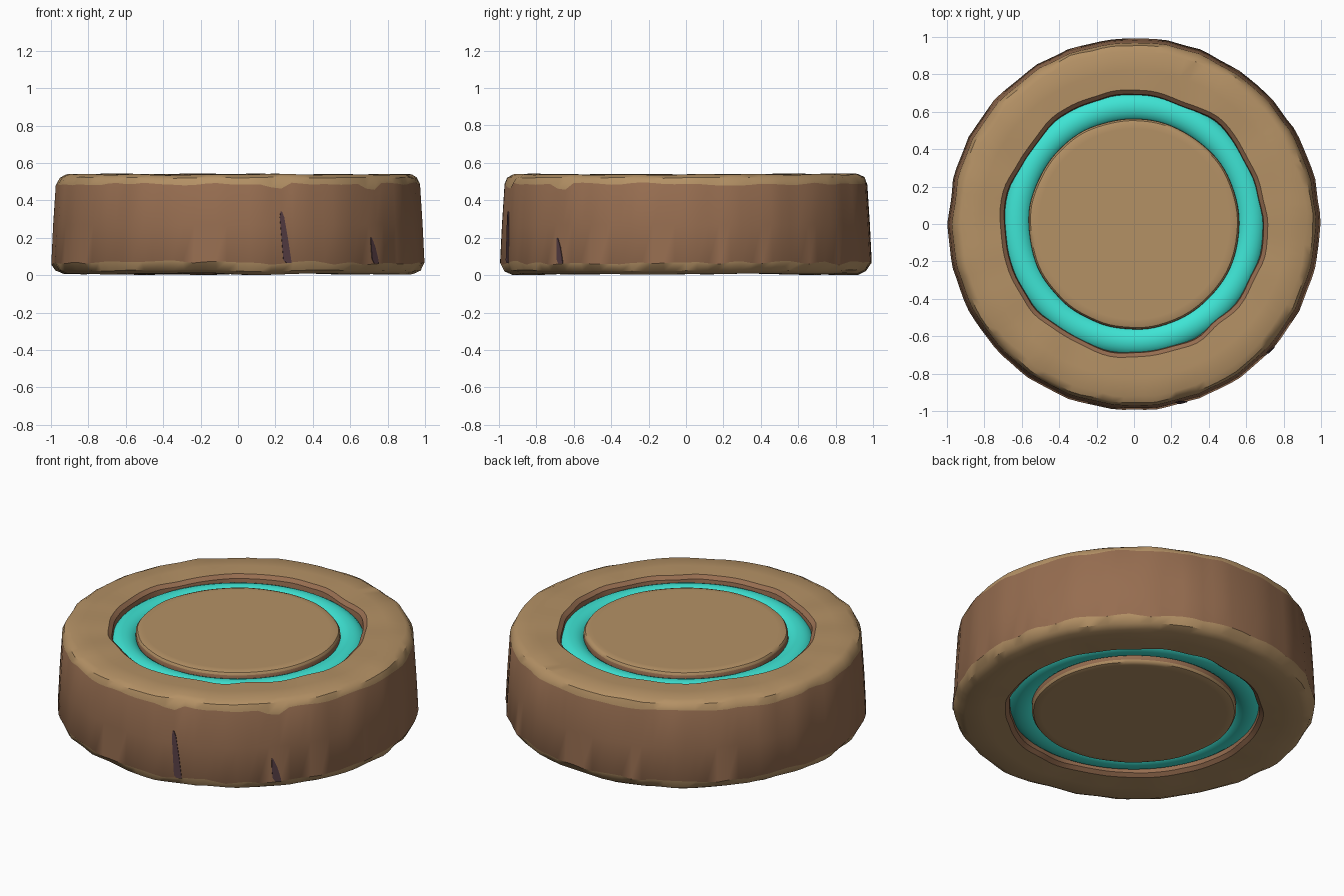
import bpy
import bmesh
import math
from mathutils import Vector, noise

if "Cube" in bpy.data.objects:
    bpy.data.objects.remove(bpy.data.objects["Cube"])

SEG = 104
H = 0.545
TAU = 2 * math.pi


def material(name, rgb):
    m = bpy.data.materials.new(name)
    lin = [((c / 255 + 0.055) / 1.055) ** 2.4 for c in rgb]
    m.diffuse_color = (*lin, 1)
    m.use_nodes = True
    m.node_tree.nodes["Principled BSDF"].inputs["Base Color"].default_value = m.diffuse_color
    return m


TAN = material("tan cut wood", (180, 145, 101))
BARK = material("brown bark", (150, 109, 80))
DARK = material("dark crack", (84, 60, 66))
TEAL = material("turquoise", (62, 228, 212))


def wob(a, freq, seed):
    """Smooth periodic wobble in about -1..1."""
    return noise.noise(Vector((freq * math.cos(a), freq * math.sin(a), seed))) * 1.4


def facet(a, sides=26):
    """Flat-sided hewing: 1 at corners, slightly less between them."""
    a = a + 0.05 * wob(a, 3, 9.3)
    step = TAU / sides
    return math.cos(step / 2) / math.cos((a % step) - step / 2)


def finish(bm, name, mats, angle):
    bmesh.ops.recalc_face_normals(bm, faces=bm.faces)
    me = bpy.data.meshes.new(name)
    bm.to_mesh(me)
    bm.free()
    ob = bpy.data.objects.new(name, me)
    bpy.context.collection.objects.link(ob)
    for m in mats:
        me.materials.append(m)
    bpy.ops.object.select_all(action='DESELECT')
    ob.select_set(True)
    bpy.context.view_layer.objects.active = ob
    bpy.ops.object.shade_smooth_by_angle(angle=math.radians(angle))
    return ob


def lathe(name, profile, mats, bands=None, shape=None, closed=True, angle=35):
    """Revolve (r, z) points; bands gives the material of each profile step."""
    bm = bmesh.new()
    rings = []
    for i, (r, z) in enumerate(profile):
        ring = []
        for s in range(SEG):
            a = TAU * s / SEG
            rr, zz = shape(i, r, z, a) if shape else (r, z)
            ring.append(bm.verts.new((rr * math.cos(a), rr * math.sin(a), zz)))
        rings.append(ring)
    n = len(profile)
    for i in range(n if closed else n - 1):
        p, q = rings[i], rings[(i + 1) % n]
        for s in range(SEG):
            t = (s + 1) % SEG
            f = bm.faces.new((p[s], p[t], q[t], q[s]))
            f.material_index = bands[i] if bands else 0
    if not closed:
        bm.faces.new(rings[0])
        bm.faces.new(rings[-1])
    return finish(bm, name, mats, angle)


# Outer wooden rim: inner wall, lower face, bark side, upper face
rim_profile = [
    (0.685, 0.06), (0.69, 0.028), (0.712, 0.01), (0.82, 0.006), (0.94, 0.007),
    (0.978, 0.025), (1.0, 0.065), (0.99, 0.27), (0.976, 0.488),
    (0.962, 0.522), (0.93, 0.539), (0.82, 0.54), (0.712, 0.537),
    (0.69, 0.518), (0.685, 0.485)]
rim_bands = [1, 1, 0, 0, 0, 0, 1, 1, 0, 0, 0, 0, 1, 1, 1]


def rim_shape(i, r, z, a):
    if i in (6, 7, 8):                      # hewn bark side
        r *= facet(a)
        r -= 0.008 * max(0, wob(a, 4, 2.1))
    elif r > 0.9:                           # chipped outer edges
        r *= facet(a)
        r += 0.008 * wob(a, 6, i * 1.7) - 0.004
    elif r < 0.75:                          # uneven groove edge
        r += 0.013 * wob(a, 4, 5.5 if z > 0.27 else 8.1)
    if i == 6:
        z += 0.014 * wob(a, 7, 3.3)
    elif i == 8:                            # ragged bark line with drips
        z += 0.010 * wob(a, 7, 6.4)
        for drip in (-1.35, -0.75):
            d = abs((a - drip + math.pi) % TAU - math.pi)
            z -= 0.045 * max(0, 1 - d / 0.07)
    elif i not in (0, 14, 7):
        z += 0.006 * wob(a, 3.5, 4.2 if z > 0.27 else 7.7)
        z = min(max(z, 0), H)
    return min(r, 1.0), z


lathe("wooden_rim", rim_profile, [TAN, BARK], rim_bands, rim_shape)

# Turquoise ring: rounded on the top and the bottom
arc = [(0.627 + 0.078 * math.cos(t), 0.452 + 0.063 * math.sin(t))
       for t in (math.pi * k / 12 for k in range(13))]
lathe("turquoise_ring", arc + [(r, H - z) for r, z in reversed(arc)], [TEAL])

# Middle plug: flat tan faces with softened edges
half = [(0.563, 0.49), (0.562, 0.515), (0.553, 0.528), (0.535, 0.534), (0.51, 0.534)]
plug = [(r, H - z) for r, z in reversed(half)] + half
plug_bands = [0, 0, 0, 1, 1, 1, 0, 0, 0]
lathe("middle_plug", plug, [TAN, BARK], plug_bands,
      lambda i, r, z, a: (r + (0.004 * wob(a, 3, 1.1) if r > 0.54 else 0), z),
      closed=False)


# Dark cracks: thin tapered plates that follow the bark
def crack(name, rows):
    """rows: (left x, right x, z), bottom to top, on the front side."""
    bm = bmesh.new()
    layers = []
    for off in (-0.004, 0.004):
        layer = []
        for x0, x1, z in rows:
            pair = []
            for x in (x0, x1):
                a = math.asin(x) % TAU
                a = (a - math.pi / 2) % TAU
                t = (z - 0.065) / 0.423
                r = rim_shape(7, 1.0 - 0.022 * t, z, a)[0] + off
                pair.append(bm.verts.new((r * math.cos(a), r * math.sin(a), z)))
            layer.append(pair)
        layers.append(layer)
    inner, outer = layers
    for k in range(len(rows) - 1):
        for lay in layers:
            bm.faces.new((lay[k][0], lay[k][1], lay[k + 1][1], lay[k + 1][0]))
        for e in (0, 1):
            bm.faces.new((inner[k][e], outer[k][e], outer[k + 1][e], inner[k + 1][e]))
    for k in (0, -1):
        bm.faces.new((inner[k][0], inner[k][1], outer[k][1], outer[k][0]))
    finish(bm, name, [DARK], 35)


crack("long_crack", [(0.262, 0.288, 0.065), (0.245, 0.287, 0.08), (0.236, 0.270, 0.20),
                     (0.228, 0.252, 0.31), (0.233, 0.240, 0.34)])
crack("short_crack", [(0.730, 0.752, 0.062), (0.720, 0.750, 0.085),
                      (0.717, 0.738, 0.15), (0.717, 0.722, 0.20)])
